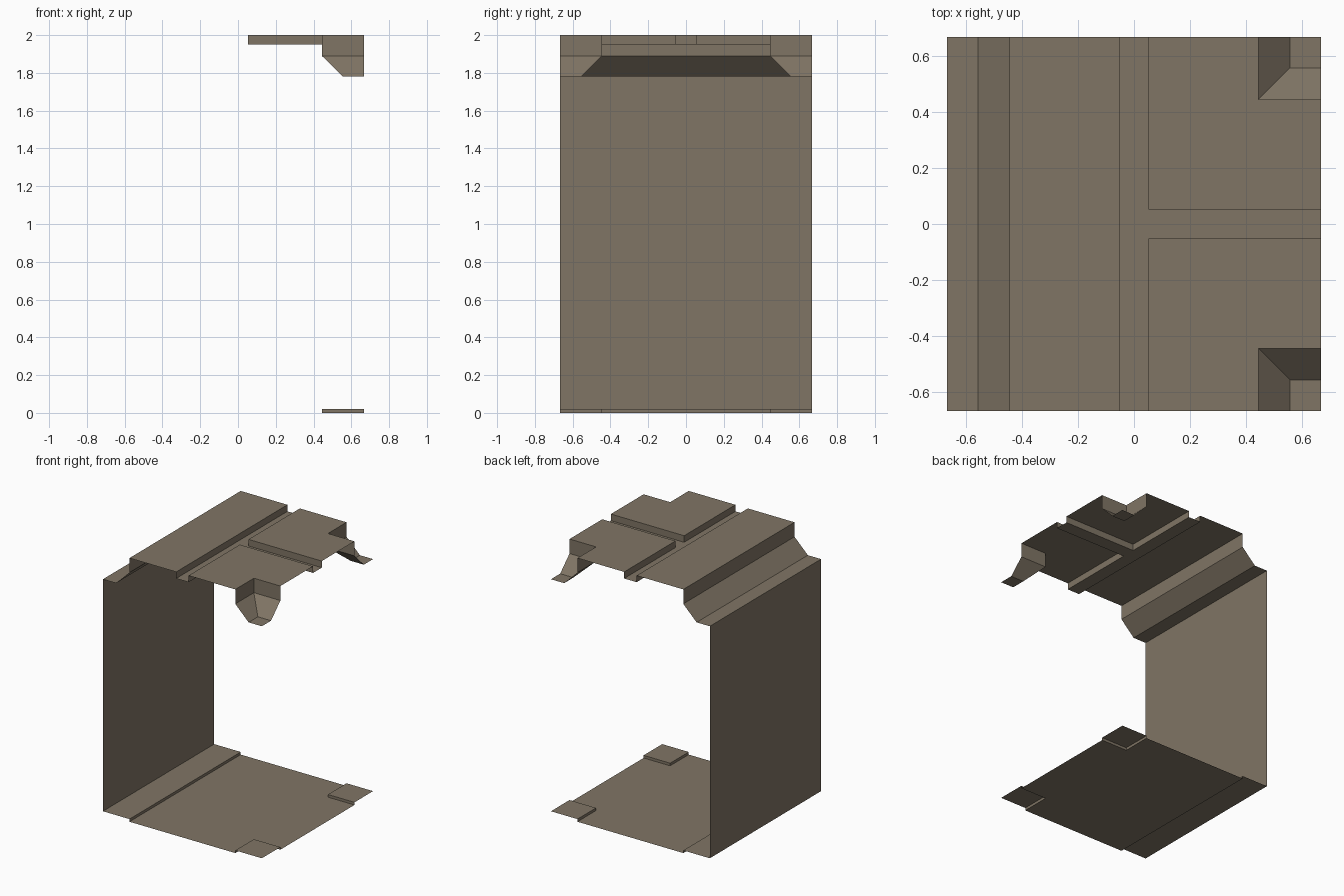
import bpy, bmesh, math

if "Cube" in bpy.data.objects:
    bpy.data.objects.remove(bpy.data.objects["Cube"])

R = 2 / 3        # half width of the tile
A = 0.444        # inner edge of wall trim and corner trim
B = 0.556        # bottom of the ceiling slope
G = 0.052        # half width of the ceiling beams

stone = bpy.data.materials.new("brown_stone")
stone.diffuse_color = (0.216, 0.178, 0.130, 1)
stone.use_nodes = True
stone.node_tree.nodes["Principled BSDF"].inputs["Base Color"].default_value = stone.diffuse_color


def trim_depth(x, y):
    """Distance into the wall strip or into one of the two corner squares."""
    return max(-A - x, min(x - A, abs(y) - A))


def floor_height(x, y):
    return 0.02 if trim_depth(x, y) > 0 else 0.0


def ceiling_height(x, y):
    d = trim_depth(x, y)
    if d > 0:
        return 1.89 - 0.11 * min(d / (B - A), 1)
    beam = abs(x) < G or (abs(y) < G and x > 0)
    return 1.95 if beam else 2.0


def finish(name, bm, direction):
    bmesh.ops.remove_doubles(bm, verts=bm.verts, dist=0.001)
    bmesh.ops.recalc_face_normals(bm, faces=bm.faces)
    # turn all surfaces towards the inside of the room
    if sum(f.normal.dot(direction) * f.calc_area() for f in bm.faces) < 0:
        bmesh.ops.reverse_faces(bm, faces=bm.faces)
    bmesh.ops.dissolve_limit(bm, angle_limit=math.radians(1),
                             verts=bm.verts, edges=bm.edges)
    mesh = bpy.data.meshes.new(name)
    bm.to_mesh(mesh)
    bm.free()
    mesh.materials.append(stone)
    obj = bpy.data.objects.new(name, mesh)
    bpy.context.collection.objects.link(obj)
    return obj


def stepped_slab(name, xs, ys, height, direction):
    """Sheet made of grid cells, with upright faces wherever the height jumps."""
    bm = bmesh.new()

    def face(pts):
        bm.faces.new([bm.verts.new(p) for p in pts])

    def corners(i, j):
        cx, cy = (xs[i] + xs[i + 1]) / 2, (ys[j] + ys[j + 1]) / 2
        out = []
        for a, b in ((0, 0), (1, 0), (1, 1), (0, 1)):
            x, y = xs[i + a], ys[j + b]
            z = height(x + (cx - x) * 1e-3, y + (cy - y) * 1e-3)
            out.append((x, y, round(z, 2)))
        return out

    def riser(p, q, r, s):
        if abs(p[2] - s[2]) > 0.005 and abs(q[2] - r[2]) > 0.005:
            face((p, q, r, s))

    nx, ny = len(xs) - 1, len(ys) - 1
    cells = {(i, j): corners(i, j) for i in range(nx) for j in range(ny)}
    for (i, j), c in cells.items():
        # hipped cells are split along the diagonal pointing at the centre
        if abs(c[0][2] + c[2][2] - c[1][2] - c[3][2]) > 0.01:
            k = 0 if c[0][1] > 0 else 1
            face((c[k], c[k + 1], c[k + 2]))
            face((c[k], c[k + 2], c[(k + 3) % 4]))
        else:
            face(c)
        if i + 1 < nx:
            n = cells[i + 1, j]
            riser(c[1], c[2], n[3], n[0])
        if j + 1 < ny:
            n = cells[i, j + 1]
            riser(c[3], c[2], n[1], n[0])
    return finish(name, bm, direction)


from mathutils import Vector

# floor with raised wall strip and raised corner plates
stepped_slab("floor", [-R, -A, A, R], [-R, -A, A, R],
             floor_height, Vector((0, 0, 1)))

# ceiling with sunk panels, beams, sloped cornice and corner brackets
stepped_slab("ceiling", [-R, -B, -A, -G, G, A, B, R],
             [-R, -B, -A, -G, G, A, B, R],
             ceiling_height, Vector((0, 0, -1)))

# single side wall
wall = bmesh.new()
wall.faces.new([wall.verts.new((-R, y, z)) for y, z in
                ((-R, 0.02), (R, 0.02), (R, 1.78), (-R, 1.78))])
finish("side_wall", wall, Vector((1, 0, 0)))
